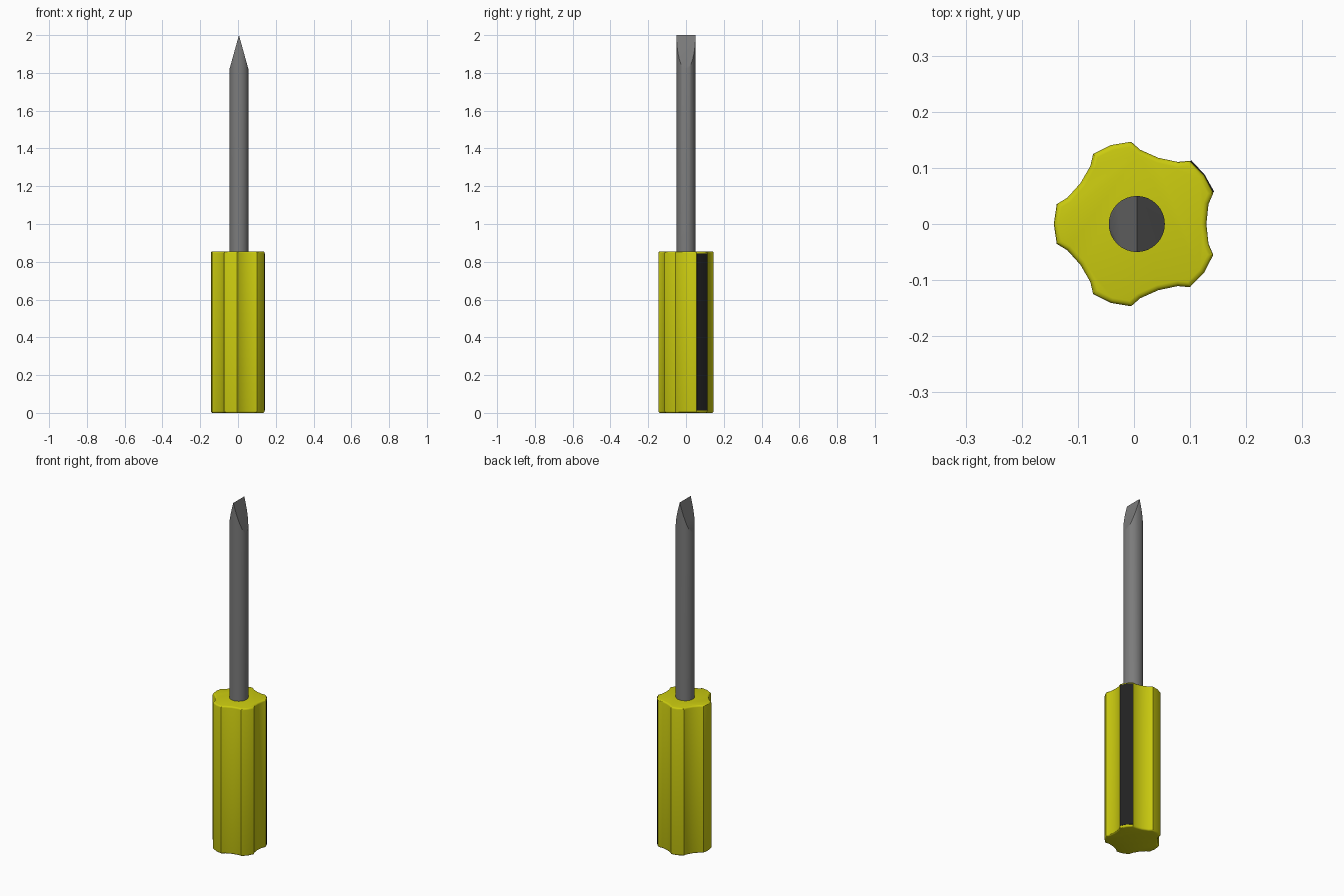
import bpy, bmesh
from math import radians, cos, sin, tau
from mathutils import Vector

if "Cube" in bpy.data.objects:
    bpy.data.objects.remove(bpy.data.objects["Cube"])

CX = 0.005          # axis of the tool
HANDLE_TOP = 0.855
TIP_BASE = 1.82
ROD_R = 0.05


def polar(deg, r):
    return CX + r * cos(radians(deg)), r * sin(radians(deg))


def prism(bm, pts, z0, z1):
    """Extrude a closed outline from z0 to z1."""
    face = bm.faces.new([bm.verts.new((x, y, z0)) for x, y in pts])
    ext = bmesh.ops.extrude_face_region(bm, geom=[face])
    top = [v for v in ext["geom"] if isinstance(v, bmesh.types.BMVert)]
    bmesh.ops.translate(bm, verts=top, vec=(0, 0, z1 - z0))


def finish(bm, name, color, angle=30):
    bmesh.ops.recalc_face_normals(bm, faces=bm.faces[:])
    me = bpy.data.meshes.new(name)
    bm.to_mesh(me)
    bm.free()
    ob = bpy.data.objects.new(name, me)
    bpy.context.collection.objects.link(ob)
    mat = bpy.data.materials.new(name + "_color")
    mat.diffuse_color = (*color, 1)
    mat.use_nodes = True
    mat.node_tree.nodes["Principled BSDF"].inputs["Base Color"].default_value = mat.diffuse_color
    me.materials.append(mat)
    bpy.ops.object.select_all(action='DESELECT')
    ob.select_set(True)
    bpy.context.view_layer.objects.active = ob
    bpy.ops.object.shade_smooth_by_angle(angle=radians(angle))
    return ob


# Handle: five lobes with shallow flutes between, rounded end rims
lobe = [(-14, .147), (0, .148), (14, .147), (20.6, .1325), (36, .124), (51.4, .1325)]
outline = [polar(36 + 72 * i + a, r) for i in range(5) for a, r in lobe]
bm = bmesh.new()
prism(bm, outline, 0, HANDLE_TOP)
rims = [e for e in bm.edges if abs(e.verts[0].co.z - e.verts[1].co.z) < 1e-4]
bmesh.ops.bevel(bm, geom=rims, offset=0.009, segments=3, profile=0.5, affect='EDGES')
finish(bm, "handle", (0.6, 0.6, 0.005))

# Label strip: thin plate wrapped on one lobe
bm = bmesh.new()
angles = (-13.5, 0, 13.5)
strip = [polar(36 + a, .1495) for a in angles] + [polar(36 + a, .144) for a in reversed(angles)]
prism(bm, strip, 0.012, 0.845)
finish(bm, "label_strip", (0.015, 0.015, 0.015))

# Rod with a flat wedge tip, cut by two sloping planes
bm = bmesh.new()
n = 32
prism(bm, [polar(360 * i / n, ROD_R) for i in range(n)], 0.8, 2.0)
for s in (-1, 1):
    normal = Vector((s * (2.0 - TIP_BASE), 0, ROD_R)).normalized()
    cut = bmesh.ops.bisect_plane(
        bm, geom=bm.verts[:] + bm.edges[:] + bm.faces[:], dist=1e-5,
        plane_co=(CX, 0, 2.0), plane_no=normal, clear_outer=True)
    rim = [g for g in cut["geom_cut"] if isinstance(g, bmesh.types.BMEdge)]
    bmesh.ops.holes_fill(bm, edges=[e for e in bm.edges if e.is_boundary], sides=0)
bmesh.ops.remove_doubles(bm, verts=bm.verts[:], dist=1e-5)
finish(bm, "rod", (0.2, 0.2, 0.2))
